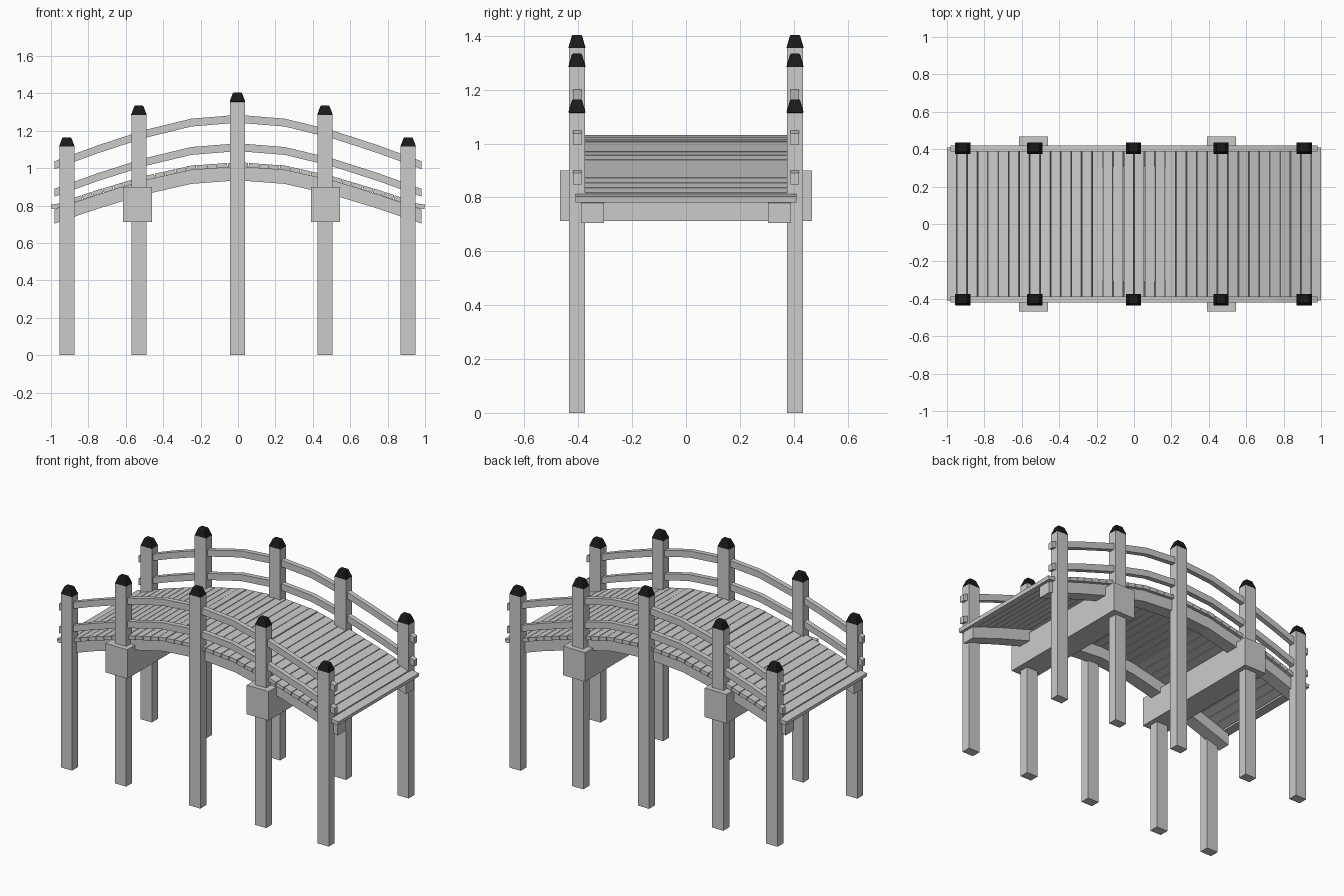
import bpy, bmesh, math
from mathutils import Vector

if "Cube" in bpy.data.objects:
    bpy.data.objects.remove(bpy.data.objects["Cube"])

# Fall of the arch below its crown, by distance from the centre
DROP = [(0, 0), (0.25, 0.02), (0.5, 0.08), (0.75, 0.16), (1.0, 0.25)]


def drop(x):
    x = min(abs(x), 1.0)
    for (x0, d0), (x1, d1) in zip(DROP, DROP[1:]):
        if x <= x1:
            return d0 + (d1 - d0) * (x - x0) / (x1 - x0)
    return DROP[-1][1]


def finish(name, bm, mat=None):
    bmesh.ops.recalc_face_normals(bm, faces=bm.faces)
    mesh = bpy.data.meshes.new(name)
    bm.to_mesh(mesh)
    bm.free()
    ob = bpy.data.objects.new(name, mesh)
    bpy.context.collection.objects.link(ob)
    if mat:
        mesh.materials.append(mat)
    return ob


def add_box(bm, centre, size, angle=0.0, taper=1.0):
    c, s = math.cos(angle), math.sin(angle)
    verts = bmesh.ops.create_cube(bm, size=1)["verts"]
    for v in verts:
        k = taper if v.co.z > 0 else 1.0
        x, y, z = v.co.x * size[0] * k, v.co.y * size[1] * k, v.co.z * size[2]
        v.co = Vector(centre) + Vector((x * c - z * s, y, x * s + z * c))


def arched_bar(name, y, width, top, thick, scale):
    """Rectangular bar swept along the arch, with upright ends."""
    bm = bmesh.new()
    rings = []
    for x in (-0.98, -0.75, -0.5, -0.25, 0, 0.25, 0.5, 0.75, 0.98):
        z = top - drop(x) * scale
        rings.append([bm.verts.new((x, y + a * width / 2, z + b))
                      for a, b in ((-1, 0), (1, 0), (1, -thick), (-1, -thick))])
    for r0, r1 in zip(rings, rings[1:]):
        for i in range(4):
            j = (i + 1) % 4
            bm.faces.new((r0[i], r0[j], r1[j], r1[i]))
    bm.faces.new(rings[0])
    bm.faces.new(rings[-1])
    return finish(name, bm)


black = bpy.data.materials.new("black_cap")
black.diffuse_color = (0.01, 0.01, 0.01, 1)
black.use_nodes = True
black.node_tree.nodes["Principled BSDF"].inputs["Base Color"].default_value = black.diffuse_color

# Posts with tapered caps on both sides
POSTS = [(-0.915, 1.115), (-0.53, 1.285), (-0.003, 1.355), (0.465, 1.285), (0.91, 1.115)]
for side, y in (("front", -0.405), ("back", 0.405)):
    for n, (x, h) in enumerate(POSTS, 1):
        bm = bmesh.new()
        add_box(bm, (x, y, h / 2), (0.08, 0.06, h))
        finish(f"{side}_post_{n}", bm)
        bm = bmesh.new()
        add_box(bm, (x, y, h + 0.024), (0.085, 0.065, 0.05), taper=0.55)
        bmesh.ops.bevel(bm, geom=bm.edges[:], offset=0.004, segments=2,
                        profile=0.5, affect='EDGES')
        finish(f"{side}_post_cap_{n}", bm, black)

    # Two handrails and the deck girder
    s = 1 if y > 0 else -1
    arched_bar(f"{side}_upper_rail", s * 0.404, 0.032, 1.285, 0.042, 1.02)
    arched_bar(f"{side}_lower_rail", s * 0.404, 0.032, 1.133, 0.042, 1.0)
    arched_bar(f"{side}_girder", s * 0.347, 0.085, 1.01, 0.075, 0.95)

# Cross beams under the deck
for n, x in enumerate((-0.5375, 0.4675), 1):
    bm = bmesh.new()
    add_box(bm, (x, 0, 0.807), (0.156, 0.935, 0.187))
    finish(f"cross_beam_{n}", bm)

# Deck planks following the arch
COUNT = 36
pitch = 2.0 / COUNT
bm = bmesh.new()
for i in range(COUNT):
    x = -1 + (i + 0.5) * pitch
    slope = -0.93 * (drop(x + 0.03) - drop(x - 0.03)) / 0.06
    if abs(x) > 0.96:
        slope *= 0.5
    a = math.atan(slope)
    length = (pitch - 0.004) / math.cos(a)
    add_box(bm, (x, 0, 1.02 - 0.93 * drop(x)), (length, 0.82, 0.024), a)
finish("deck_planks", bm)
